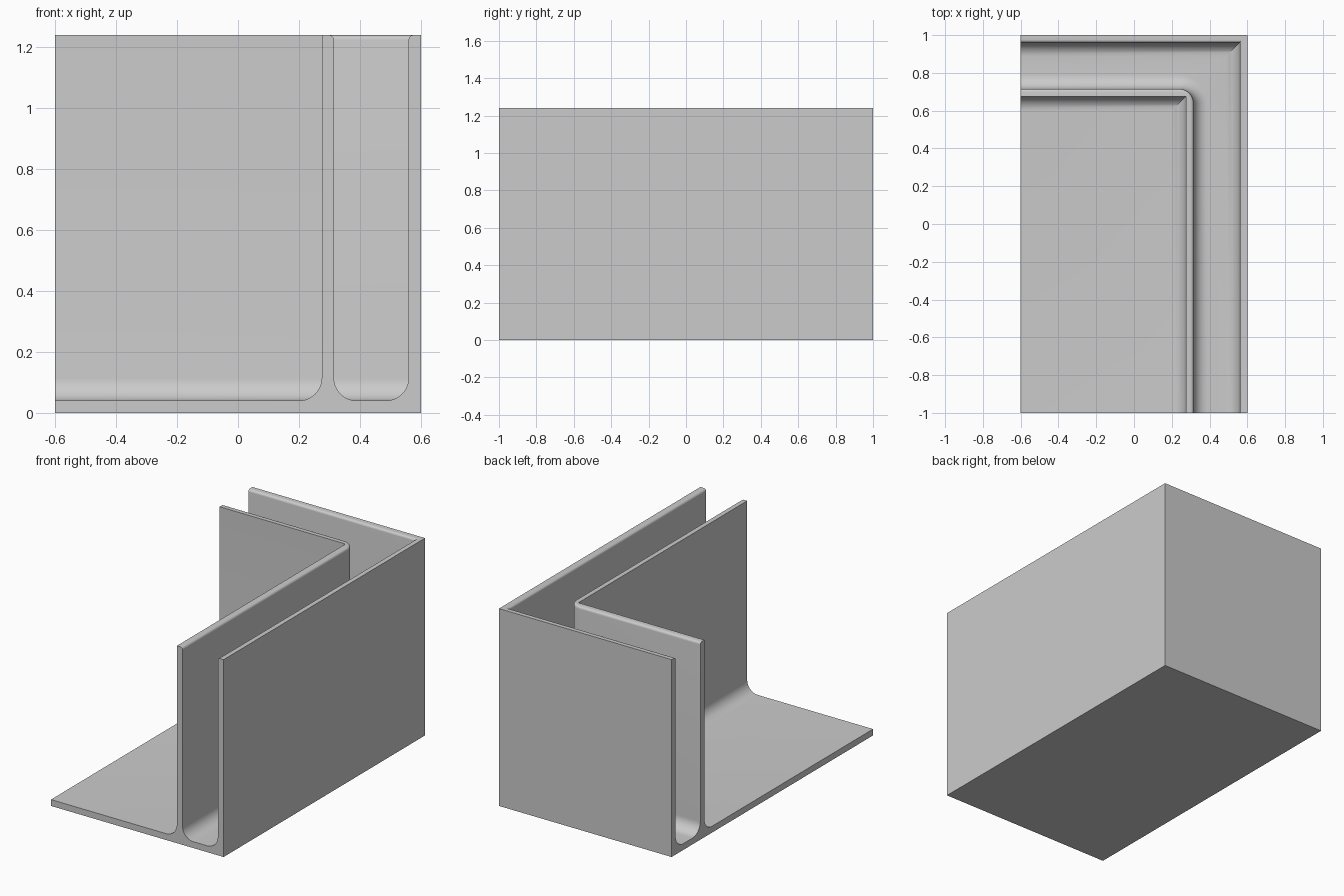
import bpy, bmesh
from math import sin, cos, pi

cube = bpy.data.objects.get("Cube")
if cube:
    bpy.data.objects.remove(cube)

W, L, H = 0.6, 1.0, 1.24        # half width, half length, height
T, GAP = 0.04, 0.245            # sheet thickness, channel width
FILLET, LIP = 0.075, 0.016      # floor fillets, rounded top edges
CORNER_STEPS = 12


def arc(cd, cz, r, a0, a1, steps):
    """Arc in the section plane, angles in quarter turns."""
    angles = [(a0 + (a1 - a0) * i / steps) * pi / 2 for i in range(steps + 1)]
    return [(cd + r * cos(a), cz + r * sin(a)) for a in angles]


# Section as (distance inward from the outer face, height)
inner = T + GAP
far = inner + T
outer_wall = [(0, 0), (0, H)] + arc(T - LIP, H - LIP, LIP, 1, 0, 5)
outer_wall += arc(T + FILLET, T + FILLET, FILLET, 2, 3, 10)
inner_wall = arc(inner - FILLET, T + FILLET, FILLET, 3, 4, 10)
inner_wall += arc(inner + LIP, H - LIP, LIP, 2, 1, 5)
wall_back = [(far, H)] + arc(far + FILLET, T + FILLET, FILLET, 2, 3, 10)

# Outer side of the inner wall turns on a rounded corner, the rest is mitred
section = [(d, z, 0) for d, z in outer_wall]
section += [(d, z, FILLET + inner - d) for d, z in inner_wall]
section += [(d, z, 0) for d, z in wall_back]


def path(bm, d, z, r):
    """L-shaped row of vertices from the front end to the side end."""
    pts = [(W - d, -L)]
    for i in range(CORNER_STEPS + 1):
        a = i / CORNER_STEPS * pi / 2
        pts.append((W - d - r + r * cos(a), L - d - r + r * sin(a)))
    pts.append((-W, L - d))
    return [bm.verts.new((x, y, z)) for x, y in pts]


bm = bmesh.new()
rows = [path(bm, *p) for p in section]
for a, b in zip(rows, rows[1:]):
    for i in range(len(a) - 1):
        bm.faces.new((a[i], a[i + 1], b[i + 1], b[i]))

# Floor, underside and the two cut ends
floor_corner = bm.verts.new((-W, -L, T))
base_corner = bm.verts.new((-W, -L, 0))
bm.faces.new(rows[-1] + [floor_corner])
bm.faces.new(rows[0] + [base_corner])
for end in (0, -1):
    bm.faces.new([row[end] for row in rows] + [floor_corner, base_corner])

bmesh.ops.remove_doubles(bm, verts=bm.verts, dist=1e-5)
bmesh.ops.recalc_face_normals(bm, faces=bm.faces)

mesh = bpy.data.meshes.new("corner_channel")
bm.to_mesh(mesh)
bm.free()
obj = bpy.data.objects.new("corner_channel", mesh)
bpy.context.collection.objects.link(obj)

# Plain grey
grey = bpy.data.materials.new("light_grey")
grey.use_nodes = True
colour = (0.6, 0.6, 0.6, 1)
grey.diffuse_color = colour
grey.node_tree.nodes["Principled BSDF"].inputs["Base Color"].default_value = colour
mesh.materials.append(grey)

bpy.ops.object.select_all(action="DESELECT")
obj.select_set(True)
bpy.context.view_layer.objects.active = obj
bpy.ops.object.shade_smooth_by_angle(angle=pi / 6)
